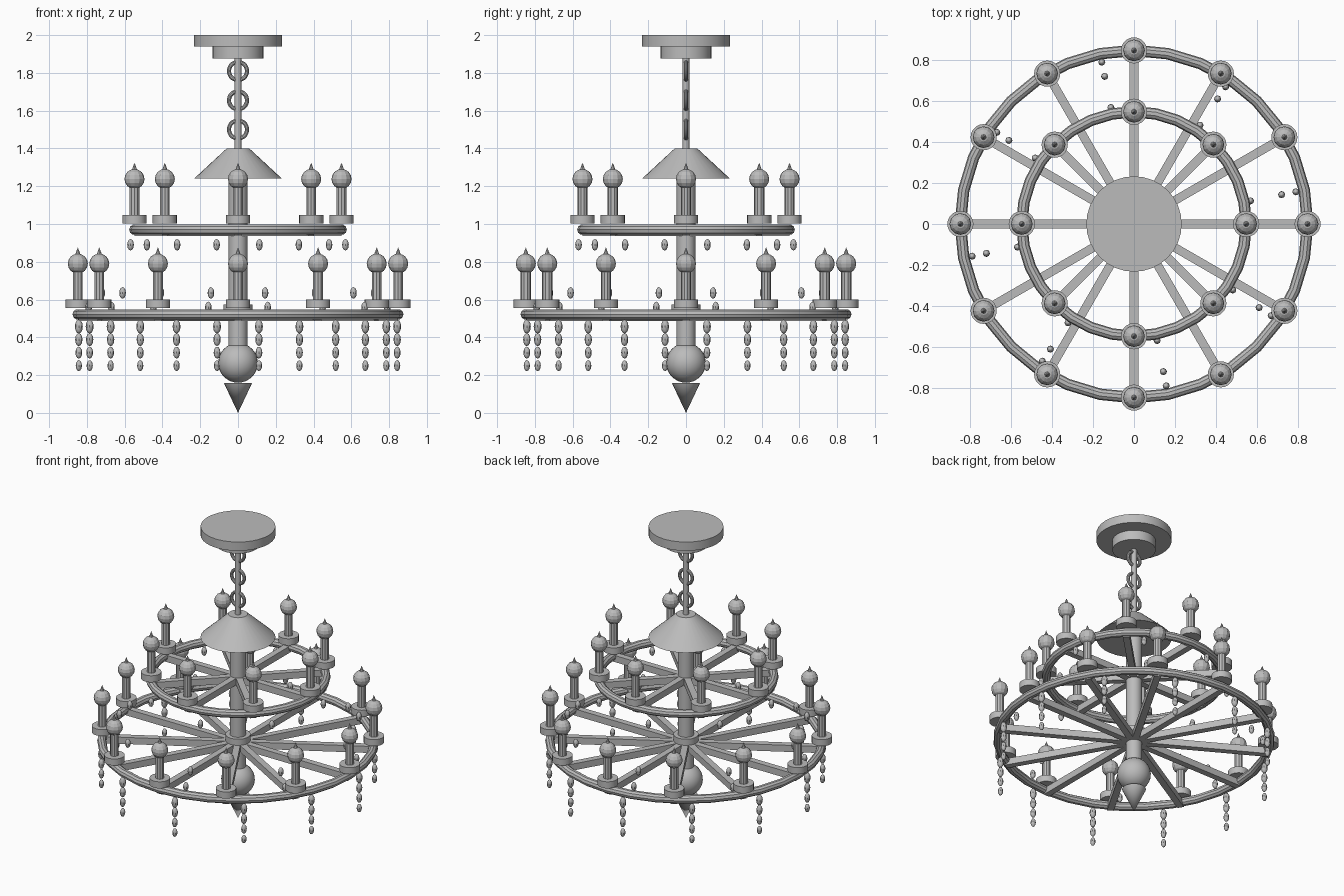
import bpy
import math
from mathutils import Vector

if "Cube" in bpy.data.objects:
    bpy.data.objects.remove(bpy.data.objects["Cube"])

metal = bpy.data.materials.new("grey metal")
metal.use_nodes = True
grey = (0.5, 0.5, 0.5, 1)
metal.diffuse_color = grey
metal.node_tree.nodes["Principled BSDF"].inputs["Base Color"].default_value = grey


def finish(name, smooth=True):
    ob = bpy.context.object
    ob.name = name
    ob.data.materials.append(metal)
    if smooth:
        bpy.ops.object.shade_smooth_by_angle(angle=math.radians(35))
    return ob


def cone(name, r_low, r_high, z_low, z_high, at=(0, 0), sides=32, smooth=True):
    bpy.ops.mesh.primitive_cone_add(vertices=sides, radius1=r_low, radius2=r_high,
                                    depth=z_high - z_low,
                                    location=(*at, (z_low + z_high) / 2))
    return finish(name, smooth)


def ball(name, radius, z, at=(0, 0), stretch=1, sides=12, rings=8, smooth=True):
    bpy.ops.mesh.primitive_uv_sphere_add(segments=sides, ring_count=rings,
                                         radius=radius, location=(*at, z))
    bpy.context.object.scale.z = stretch
    return finish(name, smooth)


def ring(name, radius, tube, z, turn=(0, 0, 0), sides=32):
    bpy.ops.mesh.primitive_torus_add(major_radius=radius, minor_radius=tube,
                                     major_segments=sides, minor_segments=10,
                                     location=(0, 0, z), rotation=turn)
    return finish(name)


def polar(radius, angle):
    return radius * math.cos(angle), radius * math.sin(angle)


# Ceiling mount, rod and chain
cone("ceiling_plate", 0.233, 0.233, 1.94, 2.0)
cone("ceiling_collar", 0.135, 0.135, 1.875, 1.945)
cone("hanging_rod", 0.018, 0.018, 1.35, 1.89, sides=12)
for z in (1.81, 1.655, 1.5):
    ring("chain_link", 0.048, 0.011, z, (math.pi / 2, 0, 0), 20)

# Centre column with shade, hub and finial
cone("top_shade", 0.233, 0.06, 1.24, 1.4)
cone("centre_column", 0.05, 0.05, 0.3, 1.25, sides=24)
cone("lower_hub", 0.078, 0.078, 0.5, 0.575, sides=24)
ball("finial_ball", 0.105, 0.265, sides=24, rings=16)
cone("finial_point", 0.0, 0.074, 0.0, 0.157, sides=24)


def candle(z, at):
    cone("candle_cup", 0.064, 0.064, z, z + 0.045, at, 20)
    cone("candle_stem", 0.027, 0.027, z + 0.04, z + 0.2, at, 10, False)
    ball("bulb", 0.053, z + 0.235, at, sides=12, rings=8, smooth=False)
    cone("bulb_tip", 0.017, 0.0, z + 0.275, z + 0.322, at, 8, False)


def tier(label, radius, z, count):
    ring(label + "_ring", radius, 0.028, z)
    for i in range(count):
        angle = math.tau * i / count
        bpy.ops.mesh.primitive_cube_add(size=1, location=(*polar(radius / 2, angle), z - 0.012),
                                        rotation=(0, 0, angle))
        bpy.context.object.scale = (radius, 0.042, 0.045)
        finish(label + "_spoke", False)
        candle(z + 0.033, polar(radius, angle))


# Two candle tiers
tier("lower", 0.848, 0.522, 12)
tier("upper", 0.548, 0.97, 8)

# Bead strands hanging from the lower ring
for i in range(12):
    spot = polar(0.85, math.radians(7.5 + 30 * i))
    for k in range(4):
        ball("strand_bead", 0.021 - 0.0015 * k, 0.457 - 0.069 * k, spot, 1.75, 8, 6)

# Loose beads draped between the tiers
for i in range(8):
    angle = math.radians(11.25 + 45 * i)
    for radius, z in ((0.58, 0.89), (0.735, 0.635), (0.806, 0.558)):
        ball("drape_bead", 0.0175, z, polar(radius, angle), 1.75, 8, 6)
